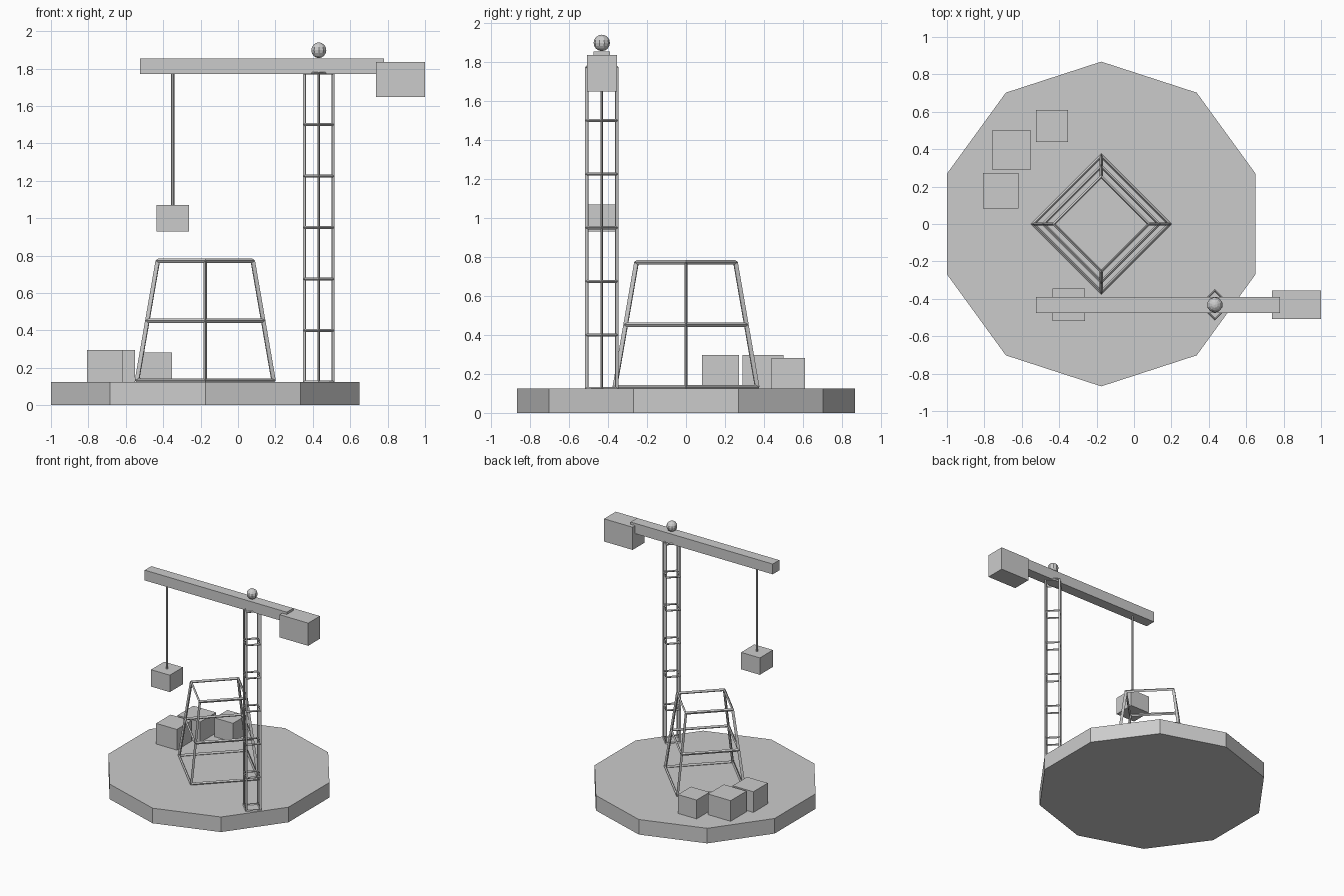
import bpy, bmesh, math

if "Cube" in bpy.data.objects:
    bpy.data.objects.remove(bpy.data.objects["Cube"])


def new_object(name, bm):
    mesh = bpy.data.meshes.new(name)
    bmesh.ops.recalc_face_normals(bm, faces=bm.faces[:])
    bm.to_mesh(mesh)
    bm.free()
    ob = bpy.data.objects.new(name, mesh)
    bpy.context.collection.objects.link(ob)
    return ob


def box(name, lo, hi):
    bm = bmesh.new()
    bmesh.ops.create_cube(bm, size=1)
    for v in bm.verts:
        v.co = [(a + b) / 2 + c * (b - a) for a, b, c in zip(lo, hi, v.co)]
    return new_object(name, bm)


def prism(name, x, y, z0, z1, radius, sides, start):
    bm = bmesh.new()
    ring = [(x + radius * math.cos(start + math.tau * i / sides),
             y + radius * math.sin(start + math.tau * i / sides)) for i in range(sides)]
    low = [bm.verts.new((px, py, z0)) for px, py in ring]
    high = [bm.verts.new((px, py, z1)) for px, py in ring]
    bm.faces.new(low[::-1])
    bm.faces.new(high)
    for i in range(sides):
        j = (i + 1) % sides
        bm.faces.new((low[i], low[j], high[j], high[i]))
    return new_object(name, bm)


def lattice(name, x, y, z0, z1, r0, r1, levels, thickness):
    """Open four-sided tube turned into struts by a wireframe modifier."""
    bm = bmesh.new()
    rings = []
    for k in range(levels + 1):
        t = k / levels
        r = r0 + (r1 - r0) * t
        rings.append([bm.verts.new((x + r * cx, y + r * cy, z0 + (z1 - z0) * t))
                      for cx, cy in ((1, 0), (0, 1), (-1, 0), (0, -1))])
    for a, b in zip(rings, rings[1:]):
        for i in range(4):
            j = (i + 1) % 4
            bm.faces.new((a[i], a[j], b[j], b[i]))
    ob = new_object(name, bm)
    mod = ob.modifiers.new("struts", 'WIREFRAME')
    mod.thickness = thickness
    mod.use_even_offset = True
    mod.use_boundary = True
    mod.use_replace = True
    return ob


# Ten-sided ground slab
prism("base_slab", -0.175, 0, 0, 0.125, 0.868, 10, math.pi / 2)

# Tapered building frame and crane mast
lattice("building_frame", -0.175, 0, 0.132, 0.772, 0.365, 0.254, 2, 0.024)
MX, MY = 0.432, -0.432
lattice("crane_mast", MX, MY, 0.125, 1.775, 0.077, 0.077, 6, 0.016)

# Crane boom, counterweight and top beacon
box("crane_boom", (-0.523, MY - 0.043, 1.77), (0.78, MY + 0.043, 1.855))
box("counterweight", (0.738, MY - 0.077, 1.648), (1.0, MY + 0.077, 1.836))
bm = bmesh.new()
bmesh.ops.create_uvsphere(bm, u_segments=10, v_segments=8, radius=0.042)
bmesh.ops.translate(bm, verts=bm.verts, vec=(MX, MY, 1.898))
new_object("beacon", bm)

# Hoist cable and hanging load
prism("hoist_cable", -0.349, MY, 1.06, 1.78, 0.0085, 6, 0)
box("hanging_load", (-0.435, MY - 0.086, 0.93), (-0.263, MY + 0.086, 1.07))

# Crates on the slab: x, y, width, top height
crates = ((-0.655, 0.395, 0.208, 0.296),
          (-0.439, 0.525, 0.171, 0.281),
          (-0.713, 0.177, 0.19, 0.296))
for i, (x, y, w, top) in enumerate(crates):
    box(f"crate_{i + 1}", (x - w / 2, y - w / 2, 0.122), (x + w / 2, y + w / 2, top))
